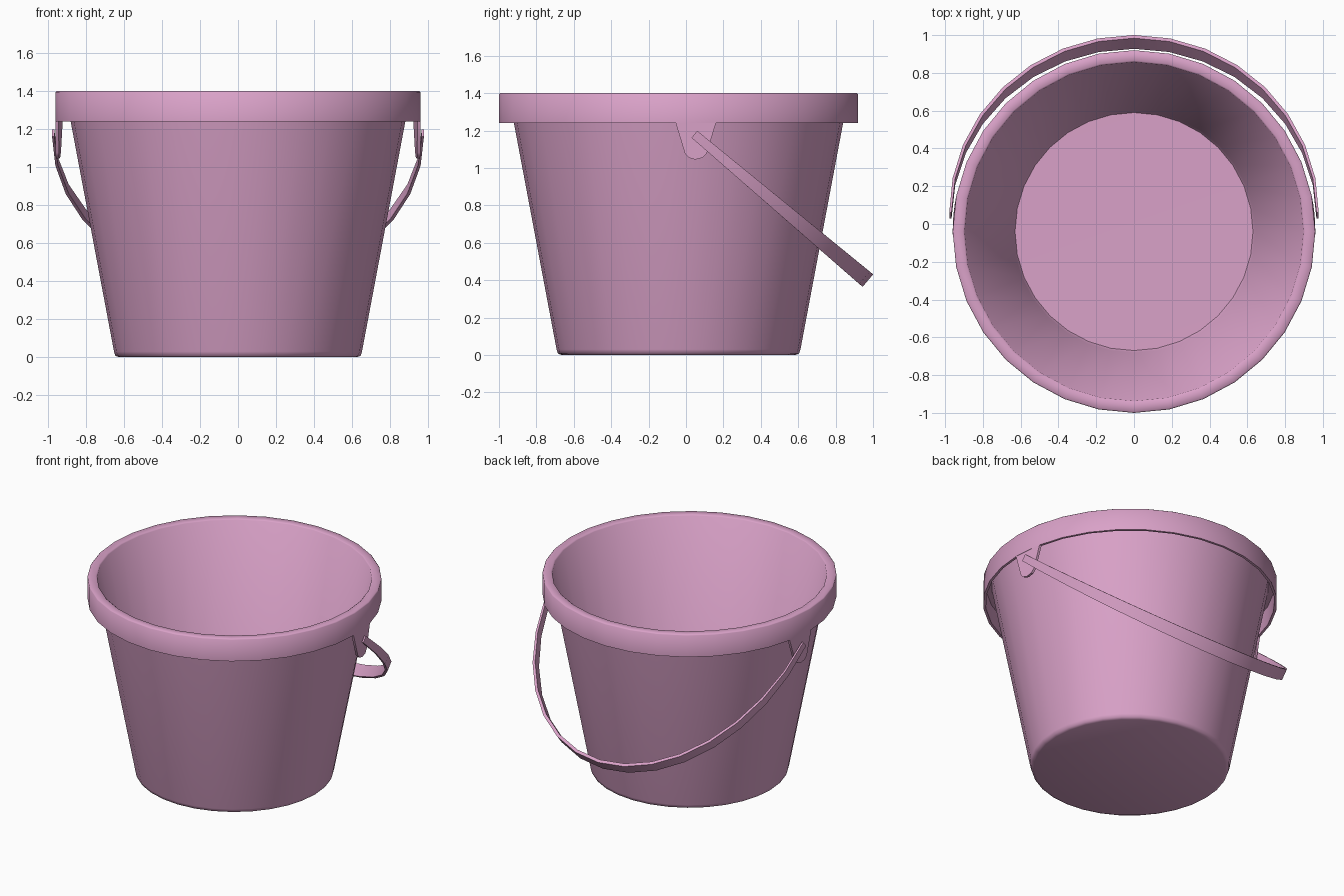
import bpy, bmesh
from math import sin, cos, pi, radians, sqrt
from mathutils import Vector

if "Cube" in bpy.data.objects:
    bpy.data.objects.remove(bpy.data.objects["Cube"])

CY = -0.04      # bucket axis in y
R = 0.96        # rim radius
SEG = 32

mat = bpy.data.materials.new("pink_plastic")
mat.diffuse_color = (0.70, 0.36, 0.58, 1)
mat.use_nodes = True
mat.node_tree.nodes["Principled BSDF"].inputs["Base Color"].default_value = mat.diffuse_color


def finish(bm, name, angle):
    bmesh.ops.recalc_face_normals(bm, faces=bm.faces)
    mesh = bpy.data.meshes.new(name)
    bm.to_mesh(mesh)
    bm.free()
    ob = bpy.data.objects.new(name, mesh)
    bpy.context.collection.objects.link(ob)
    mesh.materials.append(mat)
    bpy.ops.object.select_all(action='DESELECT')
    ob.select_set(True)
    bpy.context.view_layer.objects.active = ob
    bpy.ops.object.shade_smooth_by_angle(angle=radians(angle))
    return ob


# Bucket shell: thin tapered wall, floor and turned-down rim skirt
profile = [(0, 0), (0.625, 0), (0.645, 0.008), (0.652, 0.03), (0.88, 1.24),
           (0.905, 1.375), (0.943, 1.375), (0.943, 1.24), (R, 1.24),
           (R, 1.394), (R - 0.006, 1.4), (0.905, 1.4), (0.897, 1.394),
           (0.642, 0.04), (0.63, 0.018), (0, 0.014)]
bm = bmesh.new()
verts = [bm.verts.new((r, CY, z)) for r, z in profile]
edges = [bm.edges.new(p) for p in zip(verts, verts[1:])]
bmesh.ops.spin(bm, geom=verts + edges, cent=(0, CY, 0), axis=(0, 0, 1),
               angle=2 * pi, steps=SEG, use_merge=True)
bmesh.ops.remove_doubles(bm, verts=bm.verts, dist=0.0005)
finish(bm, "bucket", 60)

# Tabs hanging from the rim where the handle attaches
outline = [(-0.055, 1.24), (-0.005, 1.075), (0.015, 1.055), (0.05, 1.045),
           (0.09, 1.055), (0.112, 1.08), (0.16, 1.24)]
for side, label in ((1, "right"), (-1, "left")):
    bm = bmesh.new()
    rings = []
    for depth in (0, 0.017):
        rings.append([bm.verts.new((side * (sqrt(R * R - (y - CY) ** 2) - depth), y, z))
                      for y, z in outline])
    outer, inner = rings
    bm.faces.new(outer)
    bm.faces.new(inner[::-1])
    n = len(outline)
    for i in range(n):
        j = (i + 1) % n
        bm.faces.new((outer[i], outer[j], inner[j], inner[i]))
    finish(bm, label + "_tab", 30)

# Handle: tapered flat band along a half ellipse, folded down at the back
STEPS = 16
pivot = Vector((0, 0.045, 1.18))
reach = Vector((0, 0.919, -0.775))
across = Vector((0, 0.775, 0.919)).normalized()
bm = bmesh.new()
rings = []
for i in range(STEPS + 1):
    a = pi * i / STEPS
    t = sin(a)
    centre = pivot + Vector((0.972 * cos(a), 0, 0)) + reach * t
    out = (Vector((cos(a) / 0.972, 0, 0)) + reach.normalized() * (t / reach.length)).normalized()
    w = 0.024 + 0.0195 * t
    h = 0.006 + 0.005 * t
    rings.append([bm.verts.new(centre + out * h * p + across * w * q)
                  for p, q in ((1, 1), (-1, 1), (-1, -1), (1, -1))])
for r0, r1 in zip(rings, rings[1:]):
    for k in range(4):
        m = (k + 1) % 4
        bm.faces.new((r0[k], r0[m], r1[m], r1[k]))
bm.faces.new(rings[0])
bm.faces.new(rings[-1][::-1])
finish(bm, "handle", 40)
